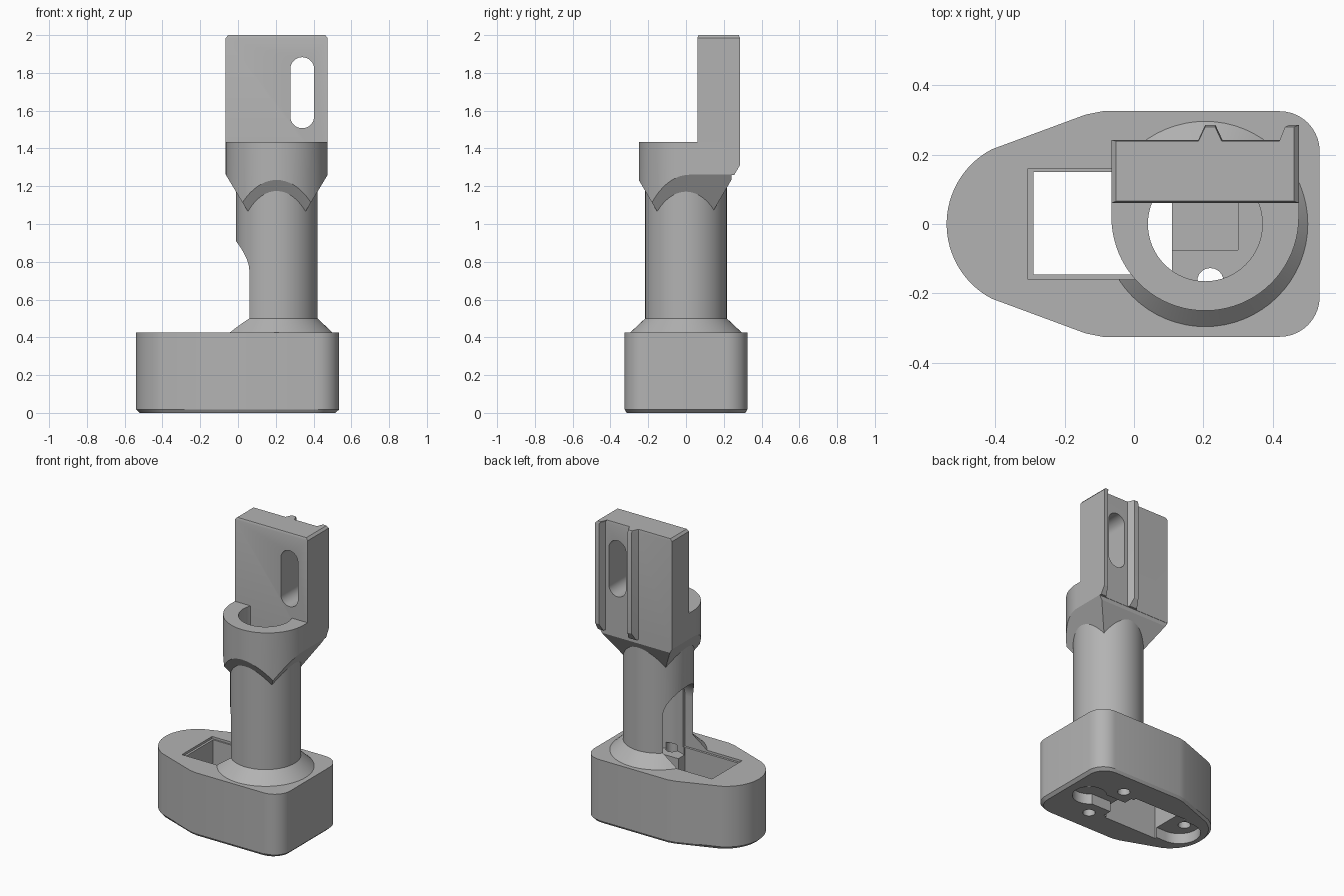
import bpy, bmesh
from math import sin, cos, radians

if "Cube" in bpy.data.objects:
    bpy.data.objects.remove(bpy.data.objects["Cube"])

grey = bpy.data.materials.new("plain_grey")
grey.use_nodes = True
grey.diffuse_color = (0.45, 0.45, 0.45, 1)
grey.node_tree.nodes["Principled BSDF"].inputs["Base Color"].default_value = grey.diffuse_color

CX = 0.205  # axis of the column


def arc(cx, cy, r, start, end, n=24):
    return [(cx + r * cos(radians(start + (end - start) * i / n)),
             cy + r * sin(radians(start + (end - start) * i / n))) for i in range(n + 1)]


def circle(cx, cy, r, n=48):
    return arc(cx, cy, r, 0, 360, n)[:-1]


def rect(x0, x1, y0, y1):
    return [(x0, y0), (x1, y0), (x1, y1), (x0, y1)]


def prism(name, outline, levels, centre=(0, 0), order="xyz"):
    """Loft an outline through (height, scale) levels; order maps its axes."""
    bm = bmesh.new()
    rings = []
    for h, s in levels:
        ring = []
        for a, b in outline:
            p = dict(zip(order, (centre[0] + (a - centre[0]) * s,
                                 centre[1] + (b - centre[1]) * s, h)))
            ring.append(bm.verts.new((p["x"], p["y"], p["z"])))
        rings.append(ring)
    n = len(outline)
    for low, high in zip(rings, rings[1:]):
        for i in range(n):
            j = (i + 1) % n
            bm.faces.new((low[i], low[j], high[j], high[i]))
    bm.faces.new(rings[0])
    bm.faces.new(rings[-1])
    bmesh.ops.recalc_face_normals(bm, faces=bm.faces)
    mesh = bpy.data.meshes.new(name)
    bm.to_mesh(mesh)
    bm.free()
    mesh.materials.append(grey)
    obj = bpy.data.objects.new(name, mesh)
    bpy.context.collection.objects.link(obj)
    return obj


def cutter(name, outline, low, high, order="xyz"):
    obj = prism(name, outline, [(low, 1), (high, 1)], order=order)
    obj.hide_render = True
    return obj


def finish(obj, cuts, keep=None):
    """Apply the cuts, then smooth the round faces."""
    jobs = [(c, "DIFFERENCE") for c in cuts] + ([(keep, "INTERSECT")] if keep else [])
    for other, operation in jobs:
        mod = obj.modifiers.new(other.name, "BOOLEAN")
        mod.object, mod.operation, mod.solver = other, operation, "EXACT"
    bpy.context.view_layer.update()
    graph = bpy.context.evaluated_depsgraph_get()
    mesh = bpy.data.meshes.new_from_object(obj.evaluated_get(graph))
    obj.modifiers.clear()
    obj.data = mesh
    bpy.ops.object.select_all(action="DESELECT")
    obj.select_set(True)
    bpy.context.view_layer.objects.active = obj
    bpy.ops.object.shade_smooth_by_angle(angle=radians(25))


# Base block: round nose, tapered flanks, rounded rear corners
half = arc(0.42, 0.21, 0.115, 0, 90, 10) + [(-0.09, 0.325), (-0.14, 0.315)]
half += arc(-0.297, 0, 0.243, 117.7, 180, 16)
base_outline = half + [(x, -y) for x, y in reversed(half[:-1])]
base = prism("base", base_outline, [(0, 0.965), (0.018, 1), (0.425, 1)])

# Column with flared foot
column = prism("column", circle(CX, 0, 0.216, 64),
               [(0.41, 1.39), (0.425, 1.37), (0.5, 1), (1.24, 1)], (CX, 0))

# Collar: round front, square back
collar_outline = arc(CX, 0.02, 0.27, 180, 360, 40) + [(0.475, 0.24), (-0.065, 0.24)]
collar = prism("collar", collar_outline, [(1.05, 1), (1.435, 1)])

# Mounting plate with two rails on its back
plate_outline = [(-0.065, 0.06), (0.475, 0.06), (0.475, 0.285), (0.447, 0.285), (0.43, 0.242),
                 (0.255, 0.242), (0.235, 0.285), (0.205, 0.285), (0.185, 0.242), (-0.065, 0.242)]
plate = prism("mounting_plate", plate_outline,
              [(1.26, 1), (1.985, 1), (2, 0.95)], (CX, 0.18))

# Inverted pyramid that tapers the underside of collar and plate
taper = prism("taper_helper", rect(CX - 0.155, CX + 0.155, -0.155, 0.145),
              [(1.07, 1), (2.1, 5)], (CX, -0.005))
taper.hide_render = True

# Cutters
bore = cutter("bore_cutter", circle(CX, 0, 0.165, 64), 0.36, 1.5)
window = cutter("window_cutter", rect(-0.29, 0.11, -0.145, 0.15), -0.1, 0.6)
arch = cutter("arch_cutter", [(-0.16, 0.41), (0.16, 0.41)] + arc(0, 0.75, 0.16, 0, 180),
              -0.305, 0.12, "yzx")
channel = cutter("channel_cutter", rect(0.05, 0.3, -0.075, 0.075), 0.28, 0.42)
slot = cutter("slot_cutter", arc(0.34, 1.82, 0.063, 0, 180) + arc(0.34, 1.57, 0.063, 180, 360),
              -0.2, 0.5, "xzy")
recess = cutter("recess_cutter", arc(-0.36, 0, 0.13, 90, 270) + [(0.13, -0.13), (0.13, -0.07)]
                + arc(0.355, 0, 0.105, -138, 138) + [(0.13, 0.07), (0.13, 0.13)], -0.1, 0.07)
screws = [cutter("screw_cutter", circle(x, y, 0.038, 24), -0.1, top)
          for x, y, top in ((0.22, 0.165, 0.4), (0.22, -0.165, 0.4),
                            (0.37, 0, 0.22), (-0.4, 0, 0.3))]

finish(base, [window, arch, bore, channel, recess] + screws)
finish(column, [bore, arch, window])
finish(collar, [bore], taper)
finish(plate, [slot], taper)

for helper in [bore, window, arch, channel, slot, recess, taper] + screws:
    bpy.data.objects.remove(helper)
